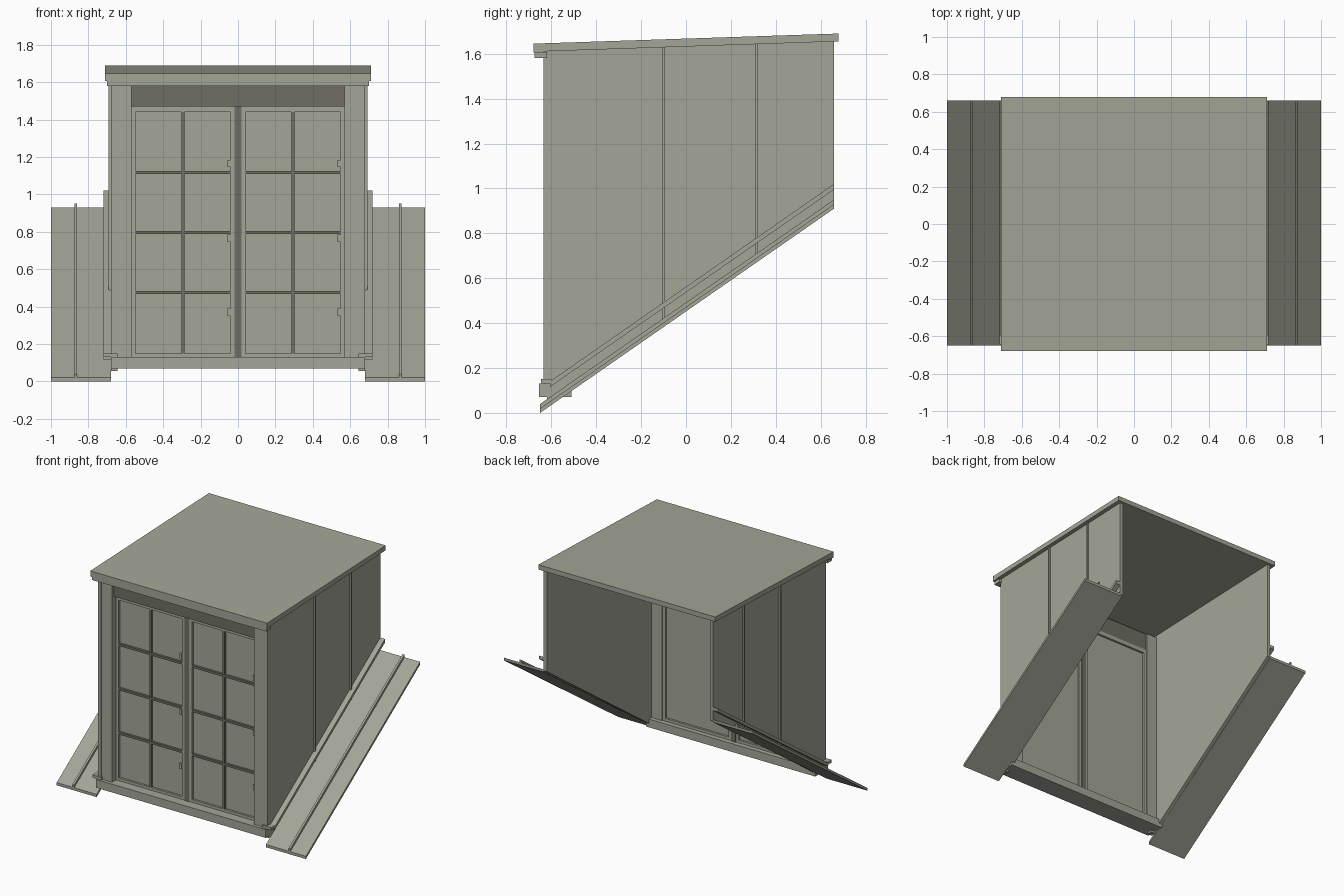
import bpy
import bmesh

cube = bpy.data.objects.get("Cube")
if cube:
    bpy.data.objects.remove(cube, do_unlink=True)


def material(name, colour):
    m = bpy.data.materials.new(name)
    m.use_nodes = True
    m.diffuse_color = (*colour, 1)
    m.node_tree.nodes["Principled BSDF"].inputs["Base Color"].default_value = (*colour, 1)
    return m


GREY = material("warm grey", (0.37, 0.38, 0.31))
DARK = material("dark brown grey", (0.16, 0.155, 0.125))


def extrude(name, profile, x0, x1, mat=GREY):
    """Sweep a (y, z) outline along x."""
    bm = bmesh.new()
    face = bm.faces.new([bm.verts.new((x0, y, z)) for y, z in profile])
    res = bmesh.ops.extrude_face_region(bm, geom=[face])
    verts = [v for v in res["geom"] if isinstance(v, bmesh.types.BMVert)]
    bmesh.ops.translate(bm, verts=verts, vec=(x1 - x0, 0, 0))
    bmesh.ops.recalc_face_normals(bm, faces=bm.faces)
    mesh = bpy.data.meshes.new(name)
    bm.to_mesh(mesh)
    bm.free()
    mesh.materials.append(mat)
    obj = bpy.data.objects.new(name, mesh)
    bpy.context.collection.objects.link(obj)
    return obj


def box(name, x, y, z, mat=GREY):
    return extrude(name, [(y[0], z[0]), (y[1], z[0]), (y[1], z[1]), (y[0], z[1])],
                   x[0], x[1], mat)


def pitch(y):
    """Height of the main roof slope below the dormer."""
    return 0.695 * (y + 0.65)


def eave(y):
    """Height of the underside of the dormer roof."""
    return 1.632 + 0.034 * y


def sloped(name, x, y0, y1, low, high):
    """Bar that follows the main roof slope."""
    return extrude(name, [(y0, pitch(y0) + low), (y1, pitch(y1) + low),
                          (y1, pitch(y1) + high), (y0, pitch(y0) + high)], *x)


# Dormer roof with its front lip and drip trim
extrude("roof", [(-0.68, 1.605), (-0.635, 1.605), (-0.635, eave(-0.635)),
                 (0.68, eave(0.68)), (0.68, 1.69), (-0.68, 1.645)], -0.71, 0.71)
box("drip_trim", (-0.7, 0.7), (-0.675, -0.62), (1.58, 1.605))

# Side walls, seams, flashing and corner posts
for side, s in (("left", 1), ("right", -1)):
    extrude(side + "_wall", [(-0.635, 0.07), (-0.55, 0.07), (0.66, pitch(0.66) + 0.01),
                             (0.66, eave(0.66)), (-0.635, eave(-0.635))], s * 0.655, s * 0.68)
    for i, y in enumerate((-0.1, 0.315)):
        box(f"{side}_wall_seam_{i + 1}", (s * 0.675, s * 0.692), (y - 0.006, y + 0.006),
            (pitch(y) + 0.035, eave(y)))
    sloped(side + "_flashing", (s * 0.68, s), -0.65, 0.66, 0, 0.02)
    sloped(side + "_flashing_ridge", (s * 0.86, s * 0.875), -0.65, 0.66, 0.018, 0.04)
    sloped(side + "_upstand_bar", (s * 0.675, s * 0.718), -0.605, 0.66, 0.085, 0.11)
    box(side + "_post", (s * 0.57, s * 0.66), (-0.63, -0.54), (0.13, 1.6))
    box(side + "_sill_end", (s * 0.645, s * 0.718), (-0.645, -0.6), (0.13, 0.15))
    box(side + "_sill_foot", (s * 0.645, s * 0.68), (-0.62, -0.58), (0.055, 0.07))

# Sill, header and centre post
box("sill", (-0.68, 0.68), (-0.655, -0.51), (0.07, 0.13))
box("header", (-0.57, 0.57), (-0.61, -0.55), (1.47, 1.6), DARK)
box("centre_post", (-0.018, 0.018), (-0.59, -0.54), (0.13, 1.47), DARK)

# Two door leaves: frame, pane, glazing bars and small hinges
for side, x0, x1 in (("left", 0.018, 0.57), ("right", -0.57, -0.018)):
    a, b = x0 + 0.022, x1 - 0.022
    depth = (-0.585, -0.545)
    box(side + "_door_stile_a", (x0, a), depth, (0.13, 1.47))
    box(side + "_door_stile_b", (b, x1), depth, (0.13, 1.47))
    box(side + "_door_bottom_rail", (a, b), depth, (0.13, 0.15))
    box(side + "_door_top_rail", (a, b), depth, (1.44, 1.47))
    box(side + "_pane", (a, b), (-0.57, -0.56), (0.15, 1.44))
    mid = (x0 + x1) / 2
    box(side + "_upright_bar", (mid - 0.008, mid + 0.008), (-0.585, -0.57), (0.15, 1.44), DARK)
    for i, z in enumerate((0.475, 0.795, 1.117)):
        box(f"{side}_cross_bar_{i + 1}", (a, b), (-0.587, -0.57), (z - 0.008, z + 0.008), DARK)
    for i, z in enumerate((0.37, 0.765, 1.165)):
        box(f"{side}_hinge_{i + 1}", (b - 0.016, b), (-0.59, -0.57), (z - 0.02, z + 0.02))
